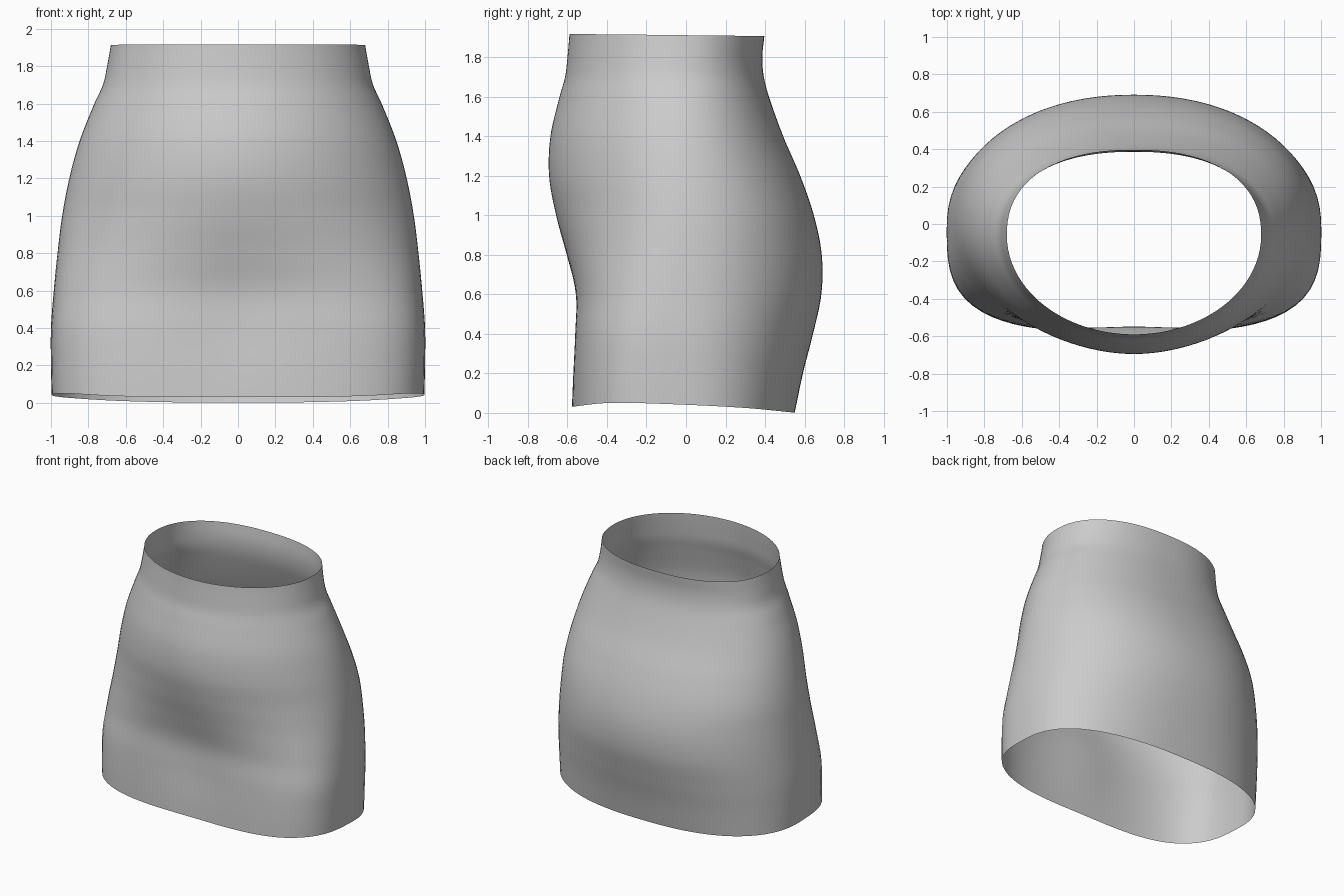
import bpy, bmesh, math

if "Cube" in bpy.data.objects:
    bpy.data.objects.remove(bpy.data.objects["Cube"])

# Cross-sections: z, half width, front y, back y, centre y, front and back roundness
ROWS = [
    (0.00, 0.995, -0.580, 0.550, -0.02, 3.3, 2.4),
    (0.20, 1.000, -0.576, 0.592, -0.02, 3.3, 2.3),
    (0.40, 1.000, -0.570, 0.643, -0.02, 3.2, 2.2),
    (0.60, 0.985, -0.568, 0.685, -0.02, 2.8, 2.15),
    (0.80, 0.965, -0.608, 0.687, -0.02, 2.3, 2.15),
    (1.00, 0.940, -0.658, 0.647, -0.02, 2.0, 2.2),
    (1.20, 0.902, -0.693, 0.578, -0.03, 1.9, 2.2),
    (1.40, 0.847, -0.686, 0.492, -0.04, 1.9, 2.2),
    (1.60, 0.768, -0.640, 0.420, -0.05, 1.95, 2.25),
    (1.70, 0.722, -0.612, 0.394, -0.06, 2.0, 2.3),
    (1.80, 0.700, -0.600, 0.386, -0.06, 2.0, 2.3),
    (1.91, 0.680, -0.590, 0.397, -0.06, 2.0, 2.3),
]
HEM = [(-0.60, 0.028), (-0.40, 0.050), (-0.10, 0.045), (0.30, 0.025), (0.56, 0.0)]
SEGMENTS, RINGS = 112, 72


def curve(table, t):
    """Smooth interpolation of every column of a table by its first column."""
    t = min(max(t, table[0][0]), table[-1][0])
    i = max(k for k in range(len(table) - 1) if table[k][0] <= t)
    p, q = table[i], table[i + 1]
    o, r = table[max(i - 1, 0)], table[min(i + 2, len(table) - 1)]
    h = q[0] - p[0]
    u = (t - p[0]) / h
    out = []
    for c in range(1, len(p)):
        m0 = (q[c] - o[c]) / (q[0] - o[0]) * h
        m1 = (r[c] - p[c]) / (r[0] - p[0]) * h
        out.append((2*u**3 - 3*u*u + 1) * p[c] + (u**3 - 2*u*u + u) * m0
                   + (3*u*u - 2*u**3) * q[c] + (u**3 - u*u) * m1)
    return out


def point(z, angle):
    width, front, back, mid, n_front, n_back = curve(ROWS, z)
    c, s = math.cos(angle), math.sin(angle)
    depth, n = (back - mid, n_back) if s > 0 else (mid - front, n_front)
    r = (abs(c / width)**n + abs(s / depth)**n) ** (-1 / n)
    x, y = r * c, mid + r * s
    # shallow hollow between the thighs
    if s < 0:
        y += 0.018 * math.exp(-(x / 0.3)**2 - ((z - 0.45) / 0.3)**2) * -s
    return x, y


# Skirt: one open lofted tube with a gently wavy hem
bm = bmesh.new()
rings = []
for j in range(RINGS + 1):
    ring = []
    for i in range(SEGMENTS):
        a = 2 * math.pi * i / SEGMENTS
        t = j / RINGS
        y0 = point(0, a)[1]
        z_low = curve(HEM, y0)[0]
        z_high = 1.912 - 0.008 * y0
        z = z_low + (z_high - z_low) * t
        x, y = point(z, a)
        ring.append(bm.verts.new((x, y, z)))
    rings.append(ring)
for low, high in zip(rings, rings[1:]):
    for i in range(SEGMENTS):
        k = (i + 1) % SEGMENTS
        bm.faces.new((low[i], low[k], high[k], high[i]))
for f in bm.faces:
    f.smooth = True
mesh = bpy.data.meshes.new("skirt")
bm.to_mesh(mesh)
bm.free()
skirt = bpy.data.objects.new("skirt", mesh)
bpy.context.collection.objects.link(skirt)
